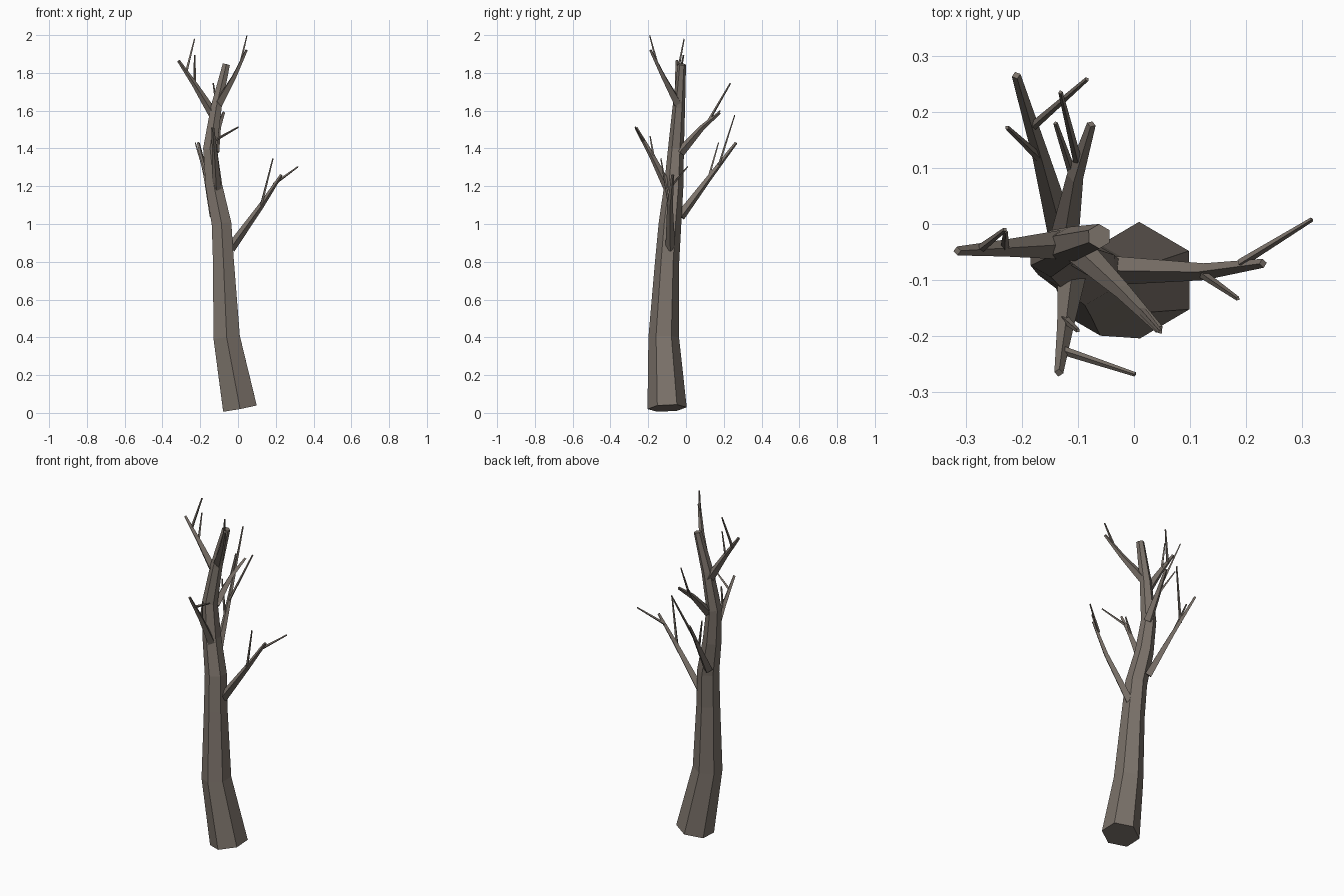
import bpy, bmesh, math
from mathutils import Vector

cube = bpy.data.objects.get("Cube")
if cube:
    bpy.data.objects.remove(cube, do_unlink=True)

bark = bpy.data.materials.new("grey_brown_bark")
bark.use_nodes = True
colour = (0.2, 0.17, 0.145, 1)
bark.diffuse_color = colour
bark.node_tree.nodes["Principled BSDF"].inputs["Base Color"].default_value = colour


def limb(name, points, radii, sides):
    """Faceted tapering tube whose rings stand square to the path."""
    pts = [Vector(p) for p in points]
    bm = bmesh.new()
    rings = []
    for i, p in enumerate(pts):
        tangent = (pts[min(i + 1, len(pts) - 1)] - pts[max(i - 1, 0)]).normalized()
        across = Vector((0, 1, 0)) if sides == 6 else Vector((0, 0, 1))
        u = (across - tangent * across.dot(tangent)).normalized()
        v = u.cross(tangent)
        ring = []
        for k in range(sides):
            a = math.tau * k / sides
            ring.append(bm.verts.new(p + (u * math.cos(a) + v * math.sin(a)) * radii[i]))
        rings.append(ring)
    for low, high in zip(rings, rings[1:]):
        for k in range(sides):
            n = (k + 1) % sides
            bm.faces.new((low[k], low[n], high[n], high[k]))
    bm.faces.new(rings[0])
    bm.faces.new(rings[-1])
    bmesh.ops.recalc_face_normals(bm, faces=bm.faces)
    mesh = bpy.data.meshes.new(name)
    bm.to_mesh(mesh)
    bm.free()
    mesh.materials.append(bark)
    obj = bpy.data.objects.new(name, mesh)
    bpy.context.collection.objects.link(obj)
    return obj


# Six-sided winding trunk
limb("trunk",
     [(0.01, -0.1, 0.025), (-0.06, -0.118, 0.4), (-0.077, -0.1, 0.8),
      (-0.087, -0.085, 1.0), (-0.127, -0.065, 1.2), (-0.148, -0.053, 1.4),
      (-0.115, -0.038, 1.62), (-0.062, -0.022, 1.845)],
     [0.104, 0.081, 0.064, 0.06, 0.051, 0.042, 0.033, 0.022], 6)

# Each main branch: start, middle, tip, then its twigs
branches = {
    "left_branch": ([(-0.04, -0.083, 0.87), (0.125, -0.085, 1.1), (0.23, -0.07, 1.26)],
                    [[(0.19, -0.07, 1.21), (0.317, 0.008, 1.303)],
                     [(0.12, -0.088, 1.09), (0.185, -0.133, 1.347)]]),
    "front_branch": ([(-0.11, -0.085, 1.17), (-0.122, -0.18, 1.36), (-0.134, -0.265, 1.51)],
                     [[(-0.128, -0.225, 1.44), (0.002, -0.268, 1.513)],
                      [(-0.123, -0.17, 1.35), (-0.1, -0.19, 1.465)]]),
    "upper_front_branch": ([(-0.1, -0.045, 1.64), (-0.02, -0.12, 1.78), (0.045, -0.188, 1.92)],
                           [[(0.01, -0.15, 1.84), (0.047, -0.192, 1.997)]]),
    "right_branch": ([(-0.13, -0.037, 1.58), (-0.23, -0.043, 1.74), (-0.315, -0.048, 1.865)],
                     [[(-0.275, -0.045, 1.8), (-0.23, -0.01, 1.98)],
                      [(-0.23, -0.043, 1.74), (-0.229, -0.013, 1.895)]]),
    "back_branch": ([(-0.125, -0.03, 1.04), (-0.166, 0.12, 1.24), (-0.21, 0.265, 1.43)],
                    [[(-0.165, 0.115, 1.23), (-0.226, 0.172, 1.43)],
                     [(-0.185, 0.17, 1.3), (-0.084, 0.258, 1.577)]]),
    "upper_back_branch": ([(-0.125, -0.03, 1.38), (-0.105, 0.085, 1.51), (-0.076, 0.178, 1.59)],
                          [[(-0.1, 0.11, 1.53), (-0.131, 0.235, 1.745)],
                           [(-0.108, 0.085, 1.5), (-0.14, 0.18, 1.6)]]),
}
for name, (path, twigs) in branches.items():
    limb(name, path, [0.026, 0.015, 0.008], 4)
    for i, twig in enumerate(twigs):
        limb(f"{name}_twig_{i + 1}", twig, [0.008, 0.004], 4)
